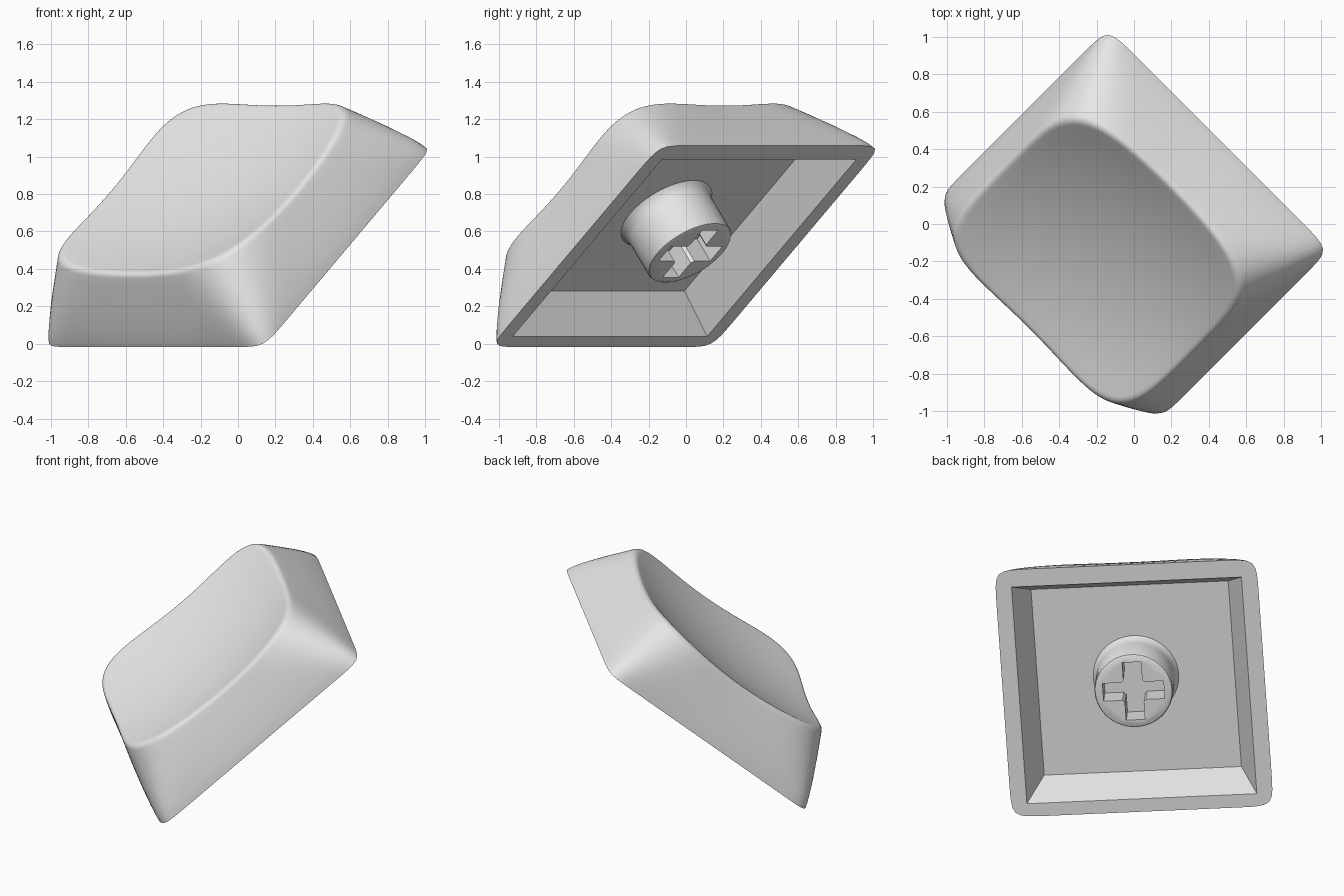
import bpy, bmesh
from math import cos, sin, pi, radians, inf
from mathutils import Matrix, Vector

if "Cube" in bpy.data.objects:
    bpy.data.objects.remove(bpy.data.objects["Cube"])

# Single plastic colour
grey = bpy.data.materials.new("grey_plastic")
grey.use_nodes = True
grey.diffuse_color = (0.8, 0.8, 0.8, 1)
grey.node_tree.nodes["Principled BSDF"].inputs["Base Color"].default_value = grey.diffuse_color

# The key is tipped back and turned on its corner
TILT = radians(40)
POSE = (Matrix.Translation((0, 0, 0.521)) @ Matrix.Rotation(radians(-45), 4, "Z")
        @ Matrix.Rotation(TILT, 4, "X"))
SEGS = 192


def square_point(angle, half, p):
    """Point on a rounded square; p = inf gives sharp corners."""
    c, s = abs(cos(angle)), abs(sin(angle))
    r = half / (max(c, s) if p == inf else (c ** p + s ** p) ** (1 / p))
    return Vector((r * cos(angle), r * sin(angle), 0))


def dish(point):
    """Drop a point onto the scooped top."""
    return Vector((point.x, point.y, 0.315 + 0.174 * (point.x ** 2 + point.y ** 2)))


def wall(angle, t):
    """Outer wall, from the rim (t = 0) to the lip (t = 1)."""
    k = t ** 1.2
    pt = square_point(angle, 0.838 - 0.133 * k, 1 / (0.05 + 0.17 * k))
    pt.z = t * dish(square_point(angle, 0.705, 1 / 0.22)).z
    return pt


def lip(angle, s):
    """Soft fillet between wall and dish."""
    a, b = wall(angle, 0.93), wall(angle, 1)
    c = dish(b * 0.955)
    return a * (1 - s) ** 2 + b * 2 * s * (1 - s) + c * s * s


def cavity(angle, half, z):
    return square_point(angle, half, inf) + Vector((0, -0.015, z))


def finish(name, bm):
    bmesh.ops.recalc_face_normals(bm, faces=bm.faces)
    mesh = bpy.data.meshes.new(name)
    bm.to_mesh(mesh)
    bm.free()
    mesh.materials.append(grey)
    ob = bpy.data.objects.new(name, mesh)
    bpy.context.collection.objects.link(ob)
    ob.matrix_world = POSE
    return ob


def smooth(ob):
    bpy.ops.object.select_all(action="DESELECT")
    ob.select_set(True)
    bpy.context.view_layer.objects.active = ob
    bpy.ops.object.shade_smooth_by_angle(angle=radians(32))


def loft(name, rings):
    """Skin a list of closed rings and cap both ends."""
    bm = bmesh.new()
    loops = [[bm.verts.new(p) for p in ring] for ring in rings]
    for lo, hi in zip(loops, loops[1:]):
        for i in range(len(lo)):
            j = (i + 1) % len(lo)
            bm.faces.new((lo[i], lo[j], hi[j], hi[i]))
    bm.faces.new(loops[0])
    bm.faces.new(loops[-1])
    return finish(name, bm)


# Cap shell: cavity ceiling, cavity wall, rim, outer wall, lip and dish
angles = [2 * pi * i / SEGS for i in range(SEGS)]
rings = [[cavity(a, 0.63, 0.23) for a in angles],
         [cavity(a, 0.735, 0) for a in angles]]
rings += [[wall(a, 0.93 * i / 12) for a in angles] for i in range(13)]
rings += [[lip(a, i / 7) for a in angles] for i in range(1, 8)]
rings += [[dish(wall(a, 1) * (0.955 * (1 - i / 12))) for a in angles] for i in range(1, 12)]
smooth(loft("cap_shell", rings))

# Stem: round post with a flared foot and softened end
profile = [(0.28, 0.24), (0.262, 0.215), (0.252, 0.19), (0.25, 0.16),
           (0.25, -0.035), (0.245, -0.047), (0.235, -0.053)]
stem = loft("stem", [[(r * cos(a), r * sin(a), z) for a in angles[::3]]
                     for r, z in profile])

# Cross-shaped socket cut into the end of the stem
arm, half, depth = 0.195, 0.06, 0.1
quarter = [(arm, -half), (arm, half), (half + 0.015, half), (half, half + 0.015)]
outline = [Matrix.Rotation(q * pi / 2, 2) @ Vector(p) for q in range(4) for p in quarter]
cutter = loft("socket_cutter", [[(p.x, p.y, z) for p in outline] for z in (-0.2, depth)])
cutter.hide_render = True
cut = stem.modifiers.new("socket", "BOOLEAN")
cut.operation = "DIFFERENCE"
cut.solver = "EXACT"
cut.object = cutter
bpy.context.view_layer.update()
bpy.context.view_layer.objects.active = stem
bpy.ops.object.modifier_apply(modifier="socket")
bpy.data.objects.remove(cutter)
smooth(stem)
